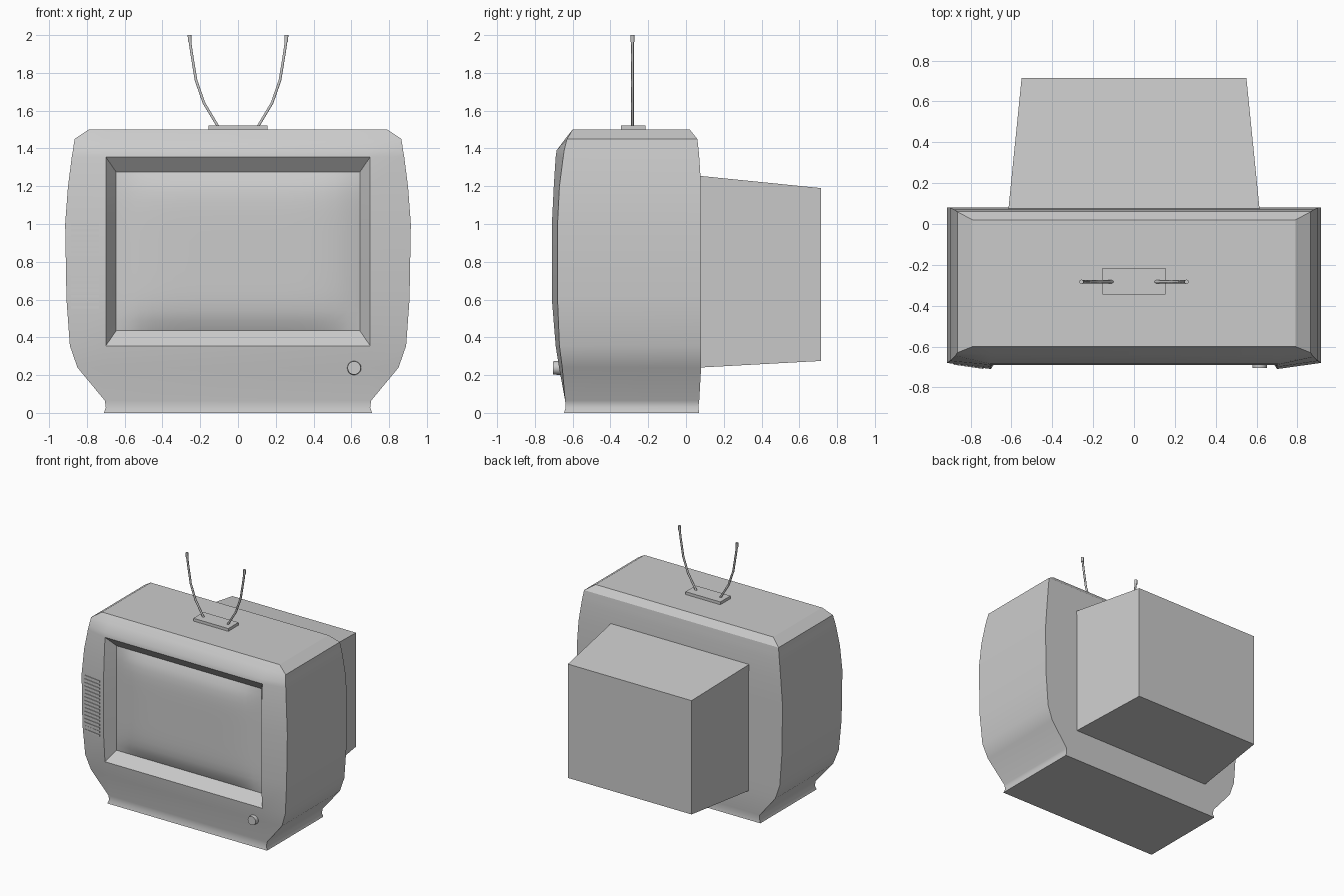
import bpy, bmesh, math
from mathutils import Matrix

cube = bpy.data.objects.get("Cube")
if cube:
    bpy.data.objects.remove(cube, do_unlink=True)


def finish(name, bm, angle=None):
    bmesh.ops.recalc_face_normals(bm, faces=bm.faces)
    mesh = bpy.data.meshes.new(name)
    bm.to_mesh(mesh)
    bm.free()
    obj = bpy.data.objects.new(name, mesh)
    bpy.context.collection.objects.link(obj)
    if angle:
        bpy.ops.object.select_all(action='DESELECT')
        obj.select_set(True)
        bpy.context.view_layer.objects.active = obj
        bpy.ops.object.shade_smooth_by_angle(angle=math.radians(angle))
    return obj


def box(name, size, location, turn=0):
    bm = bmesh.new()
    bmesh.ops.create_cube(bm, size=1)
    bmesh.ops.scale(bm, vec=size, verts=bm.verts)
    bmesh.ops.rotate(bm, matrix=Matrix.Rotation(turn, 3, 'Z'), verts=bm.verts)
    bmesh.ops.translate(bm, vec=location, verts=bm.verts)
    return finish(name, bm)


# Cabinet rows: height, half width, front y, front corner y, back y
ROWS = [
    (0.0, 0.71, -0.645, -0.645, 0.07),
    (0.03, 0.70, -0.637, -0.637, 0.065),
    (0.065, 0.705, -0.64, -0.64, 0.07),
    (0.24, 0.85, -0.672, -0.655, 0.08),
    (0.355, 0.89, -0.69, -0.67, 0.08),
    (0.6, 0.908, -0.71, -0.68, 0.08),
    (1.0, 0.915, -0.71, -0.68, 0.08),
    (1.2, 0.90, -0.70, -0.67, 0.08),
    (1.355, 0.88, -0.69, -0.65, 0.07),
    (1.39, 0.874, -0.685, -0.645, 0.067),
    (1.45, 0.865, -0.64, -0.63, 0.06),
    (1.5, 0.79, -0.60, -0.60, 0.02),
]
LOW, HIGH, OPEN_X = 0.355, 1.355, 0.70
IN_LOW, IN_HIGH, IN_X, IN_Y = 0.435, 1.275, 0.645, -0.62

# Cabinet shell lofted upwards, leaving the screen opening
bm = bmesh.new()
rings = []
for z, w, front, corner, back in ROWS:
    c = min(OPEN_X, w - 0.01)
    outline = [(-w, corner), (-c, front), (c, front), (w, corner), (w, back), (-w, back)]
    rings.append([bm.verts.new((x, y, z)) for x, y in outline])
opening_rows = []
for i in range(len(rings) - 1):
    a, b = rings[i], rings[i + 1]
    is_open = LOW <= ROWS[i][0] < HIGH
    for j in range(6):
        if not (is_open and j == 1):
            k = (j + 1) % 6
            bm.faces.new((a[j], a[k], b[k], b[j]))
bm.faces.new(rings[0])
bm.faces.new(rings[-1])

# Sloping reveal around the screen
inner = {}


def inset(v):
    if v not in inner:
        t = (v.co.z - LOW) / (HIGH - LOW)
        x = math.copysign(IN_X, v.co.x)
        inner[v] = bm.verts.new((x, IN_Y, IN_LOW + t * (IN_HIGH - IN_LOW)))
    return inner[v]


for e in [e for e in bm.edges if e.is_boundary]:
    v1, v2 = e.verts
    bm.faces.new((v1, v2, inset(v2), inset(v1)))
finish("cabinet", bm, 32)

# Bulging picture tube face
bm = bmesh.new()
bmesh.ops.create_grid(bm, x_segments=20, y_segments=16, size=1)
for v in bm.verts:
    u, t = v.co.x, v.co.y
    bulge = 0.045 * (1 - abs(u) ** 6) * (1 - abs(t) ** 6)
    z = (IN_LOW + IN_HIGH) / 2 + t * (IN_HIGH - IN_LOW) / 2
    v.co = (u * IN_X, IN_Y - bulge, z)
screen = finish("screen", bm, 40)
screen.data.flip_normals() if screen.data.polygons[0].normal.y > 0 else None

# Tapered rear housing
bm = bmesh.new()
ends = []
for y, w, z0, z1 in ((0.07, 0.615, 0.24, 1.255), (0.715, 0.55, 0.275, 1.19)):
    ends.append([bm.verts.new((x, y, z)) for x, z in ((-w, z0), (w, z0), (w, z1), (-w, z1))])
for j in range(4):
    k = (j + 1) % 4
    bm.faces.new((ends[0][j], ends[0][k], ends[1][k], ends[1][j]))
for end in ends:
    bm.faces.new(end)
finish("rear_housing", bm)

# Control knob
bm = bmesh.new()
bmesh.ops.create_cone(bm, cap_ends=True, segments=20, radius1=0.038, radius2=0.035, depth=0.05)
bmesh.ops.rotate(bm, matrix=Matrix.Rotation(math.pi / 2, 3, 'X'), verts=bm.verts)
bmesh.ops.translate(bm, vec=(0.615, -0.68, 0.238), verts=bm.verts)
finish("control_knob", bm, 30)

# Speaker grille slats on the angled front strip
for i in range(16):
    z = 0.56 + i * 0.029
    y = -0.694 if z > 0.6 else -0.691
    box(f"speaker_slat_{i + 1}", (0.15, 0.01, 0.014), (-0.81, y, z), -math.atan2(0.03, 0.21))

# Antenna base and the two curved rods with thicker tips
box("antenna_base", (0.31, 0.13, 0.025), (0, -0.28, 1.51))
PATH = [(0.105, 1.515), (0.18, 1.64), (0.222, 1.76), (0.245, 1.9), (0.255, 1.97)]
TIP = [(0.255, 1.965), (0.257, 2.0)]


def rod(name, points, radius, side):
    curve = bpy.data.curves.new(name, 'CURVE')
    curve.dimensions = '3D'
    curve.bevel_depth = radius
    curve.bevel_resolution = 1
    curve.use_fill_caps = True
    spline = curve.splines.new('POLY')
    spline.points.add(len(points) - 1)
    for p, (x, z) in zip(spline.points, points):
        p.co = (side * x, -0.283, z, 1)
    bpy.context.collection.objects.link(bpy.data.objects.new(name, curve))


for label, side in (("left", 1), ("right", -1)):
    rod(f"antenna_rod_{label}", PATH, 0.008, side)
    rod(f"antenna_tip_{label}", TIP, 0.011, side)
